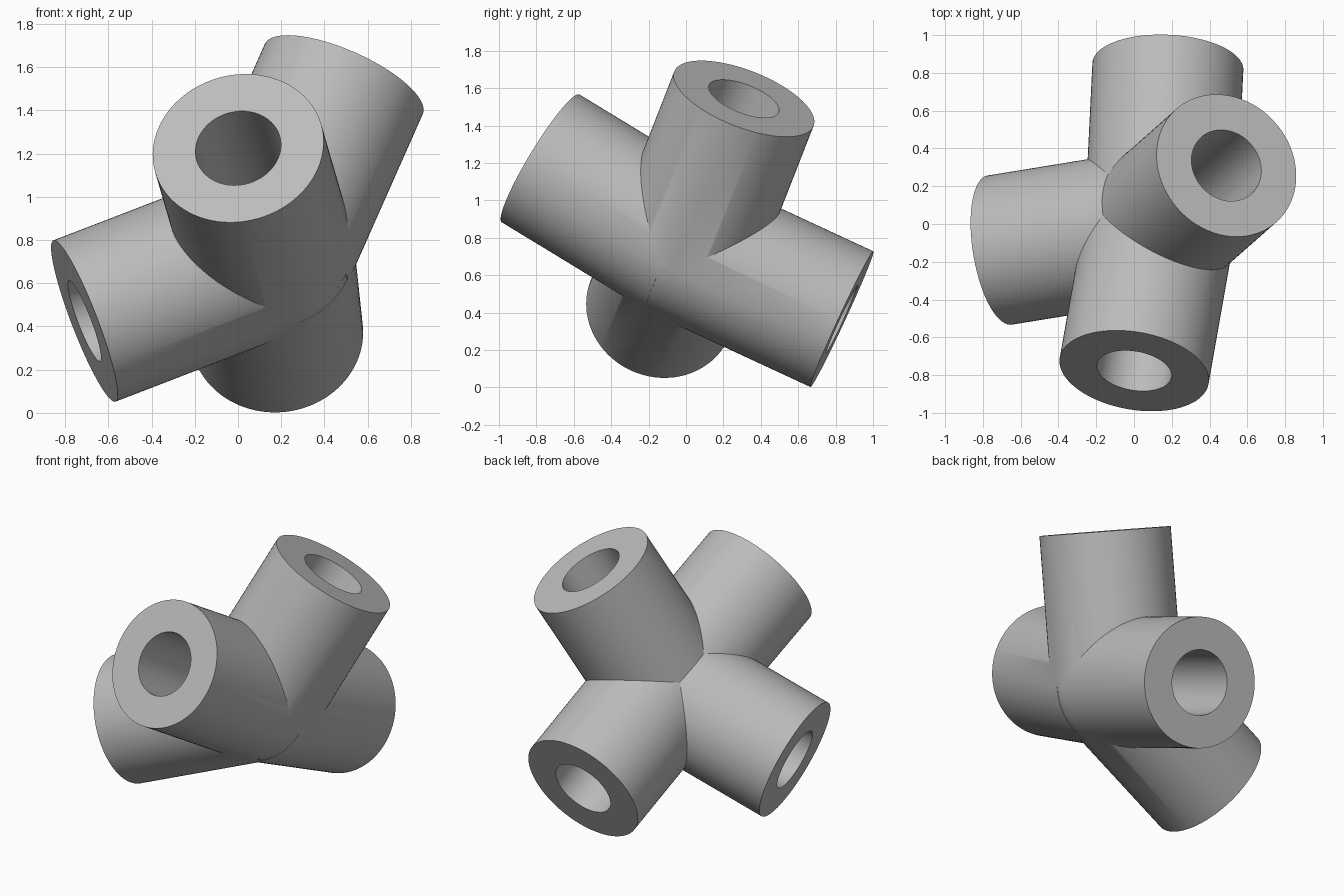
import bpy
from mathutils import Vector

cube = bpy.data.objects.get("Cube")
if cube:
    bpy.data.objects.remove(cube, do_unlink=True)

HUB = Vector((0.138, 0.0, 0.752))
LENGTH = 0.92
OUTER = 0.4
BORE = 0.2

# Direction of each arm, from the hub outwards
ARMS = {
    "front_arm": (-0.15, -0.85, 0.517),
    "upper_arm": (0.38, 0.335, 0.857),
    "side_arm": (-0.922, -0.15, -0.355),
    "back_arm": (0.045, 0.905, -0.42),
}

grey = bpy.data.materials.new("plain_grey")
grey.use_nodes = True
colour = (0.5, 0.5, 0.5, 1)
grey.diffuse_color = colour
grey.node_tree.nodes["Principled BSDF"].inputs["Base Color"].default_value = colour


def rod(name, direction, radius, length):
    """Cylinder that starts at the hub and runs along direction."""
    d = Vector(direction).normalized()
    bpy.ops.mesh.primitive_cylinder_add(
        vertices=96, radius=radius, depth=length,
        location=HUB + d * length / 2,
        rotation=d.to_track_quat("Z", "Y").to_euler())
    ob = bpy.context.object
    ob.name = name
    ob.data.materials.append(grey)
    return ob


def combine(target, tool, operation):
    """Apply a boolean and discard the tool."""
    bpy.context.view_layer.objects.active = target
    mod = target.modifiers.new(operation.lower(), "BOOLEAN")
    mod.operation = operation
    mod.solver = "EXACT"
    mod.object = tool
    bpy.ops.object.modifier_apply(modifier=mod.name)
    bpy.data.objects.remove(tool, do_unlink=True)


# Round core that closes the joint between the arms
bpy.ops.mesh.primitive_uv_sphere_add(
    segments=64, ring_count=32, radius=OUTER - 0.002, location=HUB)
joint = bpy.context.object
joint.name = "four_way_joint"
joint.data.materials.append(grey)

# Arms, then the sockets bored along them
for name, direction in ARMS.items():
    combine(joint, rod(name, direction, OUTER, LENGTH), "UNION")
for name, direction in ARMS.items():
    combine(joint, rod(name + "_bore", direction, BORE, LENGTH + 0.1), "DIFFERENCE")

# Smooth barrels with crisp rims
bpy.ops.object.select_all(action="DESELECT")
joint.select_set(True)
bpy.context.view_layer.objects.active = joint
bpy.ops.object.shade_smooth_by_angle(angle=0.5)
